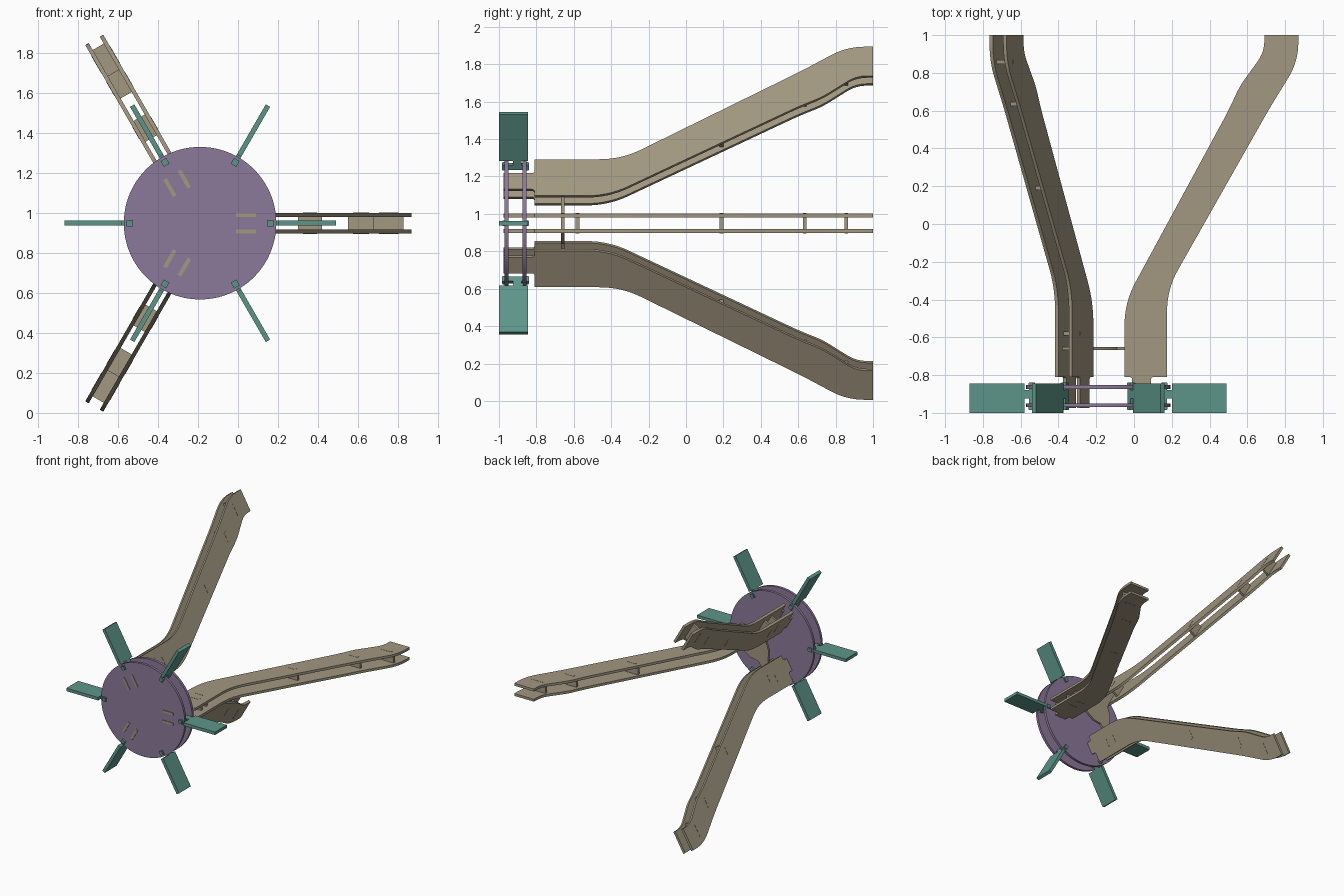
import bpy, bmesh
from math import cos, sin, radians
from mathutils import Vector

if "Cube" in bpy.data.objects:
    bpy.data.objects.remove(bpy.data.objects["Cube"])

CX, CZ = -0.19, 0.95          # hub axis, running along y


def material(name, rgb):
    m = bpy.data.materials.new(name)
    m.diffuse_color = (*rgb, 1)
    m.use_nodes = True
    m.node_tree.nodes["Principled BSDF"].inputs["Base Color"].default_value = m.diffuse_color
    return m


WOOD = material("tan", (0.36, 0.31, 0.22))
HUB = material("purple", (0.26, 0.19, 0.32))
FIN = material("teal", (0.11, 0.30, 0.25))


def finish(name, bm, mat):
    bmesh.ops.recalc_face_normals(bm, faces=bm.faces)
    me = bpy.data.meshes.new(name)
    bm.to_mesh(me)
    bm.free()
    ob = bpy.data.objects.new(name, me)
    bpy.context.collection.objects.link(ob)
    me.materials.append(mat)
    bpy.ops.object.select_all(action='DESELECT')
    ob.select_set(True)
    bpy.context.view_layer.objects.active = ob
    bpy.ops.object.shade_smooth_by_angle(angle=radians(30))
    return ob


def spoke(r, y, t, deg):
    """Radius, depth and sideways offset at an angle about the hub axis."""
    a = radians(deg)
    return (CX + r * cos(a) - t * sin(a), y, CZ + r * sin(a) + t * cos(a))


def prism(name, low, high, mat):
    bm = bmesh.new()
    a = [bm.verts.new(p) for p in low]
    b = [bm.verts.new(p) for p in high]
    bm.faces.new(a)
    bm.faces.new(b)
    n = len(a)
    for i in range(n):
        bm.faces.new((a[i], a[(i + 1) % n], b[(i + 1) % n], b[i]))
    return finish(name, bm, mat)


def plate(name, profile, t0, t1, deg, mat):
    """Radial plate: (r, y) outline with thickness from t0 to t1."""
    return prism(name, [spoke(r, y, t0, deg) for r, y in profile],
                 [spoke(r, y, t1, deg) for r, y in profile], mat)


def rounded(points):
    """Outline from (r, y, tangent length); nonzero lengths round the corner."""
    out = []
    for i, (r, y, d) in enumerate(points):
        c = Vector((r, y))
        if d == 0:
            out.append(c)
            continue
        p = c + (Vector(points[i - 1][:2]) - c).normalized() * d
        q = c + (Vector(points[(i + 1) % len(points)][:2]) - c).normalized() * d
        for k in range(9):
            s = k / 8
            out.append(p * (1 - s) ** 2 + c * 2 * s * (1 - s) + q * s * s)
    return [tuple(v) for v in out]


def rect(r0, r1, y0, y1):
    return [(r0, y0), (r1, y0), (r1, y1), (r0, y1)]


# Two hub discs
for name, y0, y1 in (("front_disc", -0.97, -0.95), ("rear_disc", -0.873, -0.852)):
    ring = [(0.382 * cos(radians(d)), 0.382 * sin(radians(d))) for d in range(0, 360, 4)]
    prism(name, [(CX + x, y0, CZ + z) for x, z in ring],
          [(CX + x, y1, CZ + z) for x, z in ring], HUB)

# Bent arm side plate with a tab passing through both discs
ARM = rounded([
    (0.18, -0.975, 0), (0.28, -0.975, 0), (0.28, -0.81, 0.015),
    (0.365, -0.81, 0), (0.365, -0.345, 0.12), (0.912, 0.62, 0.06),
    (1.06, 0.86, 0.10), (1.06, 1.0, 0), (0.88, 1.0, 0), (0.88, 0.91, 0.06),
    (0.75, 0.73, 0.05), (0.69, 0.60, 0.05), (0.14, -0.415, 0.12),
    (0.14, -0.81, 0), (0.18, -0.81, 0.015)])
# Cross braces: inner radius, outer radius, depth
BRACES = [(0.19, 0.31, -0.58), (0.49, 0.61, 0.19), (0.74, 0.87, 0.635), (0.87, 1.02, 0.857)]

for i, deg in enumerate((0, 120, 240)):
    for side, t0, t1 in (("a", -0.052, -0.032), ("b", 0.032, 0.052)):
        plate(f"arm_{i}_side_{side}", ARM, t0, t1, deg, WOOD)
    for k, (r0, r1, y) in enumerate(BRACES):
        plate(f"arm_{i}_brace_{k}", rect(r0, r1, y - 0.01, y + 0.01), -0.032, 0.032, deg, WOOD)
        # Brace tab showing through the side plates
        plate(f"arm_{i}_brace_tab_{k}", rect(r0 + 0.025, r1 - 0.025, y - 0.01, y + 0.01),
              -0.0535, 0.0535, deg, WOOD)
    plate(f"spider_tab_{i}", rect(0.23, 0.30, -0.668, -0.65), -0.0535, 0.0535, deg, WOOD)

# Three-armed plate joining the arms at the centre
outline = []
for deg in (0, 120, 240):
    for r, t in ((0.15, -0.032), (0.32, -0.032), (0.32, 0.032), (0.15, 0.032), (0.10, 0.042), (0.055, 0.0953)):
        outline.append((r, t, deg))
prism("spider_plate", [spoke(r, -0.668, t, d) for r, t, d in outline],
      [spoke(r, -0.65, t, d) for r, t, d in outline], WOOD)

# Six fins, each hooked over the disc edges by a notched root
PADDLE = [
    (0.68, -1.0), (0.68, -0.845), (0.39, -0.845), (0.39, -0.88),
    (0.365, -0.88), (0.365, -0.84), (0.335, -0.84), (0.335, -0.985),
    (0.365, -0.985), (0.365, -0.925), (0.39, -0.925), (0.39, -1.0)]
for i in range(6):
    plate(f"fin_{i}", PADDLE, -0.0125, 0.0125, i * 60, FIN)
    for side, y0, y1 in (("front", -0.982, -0.97), ("rear", -0.852, -0.842)):
        plate(f"fin_{i}_{side}_clip", rect(0.335, 0.368, y0, y1), -0.016, 0.016, i * 60, FIN)
